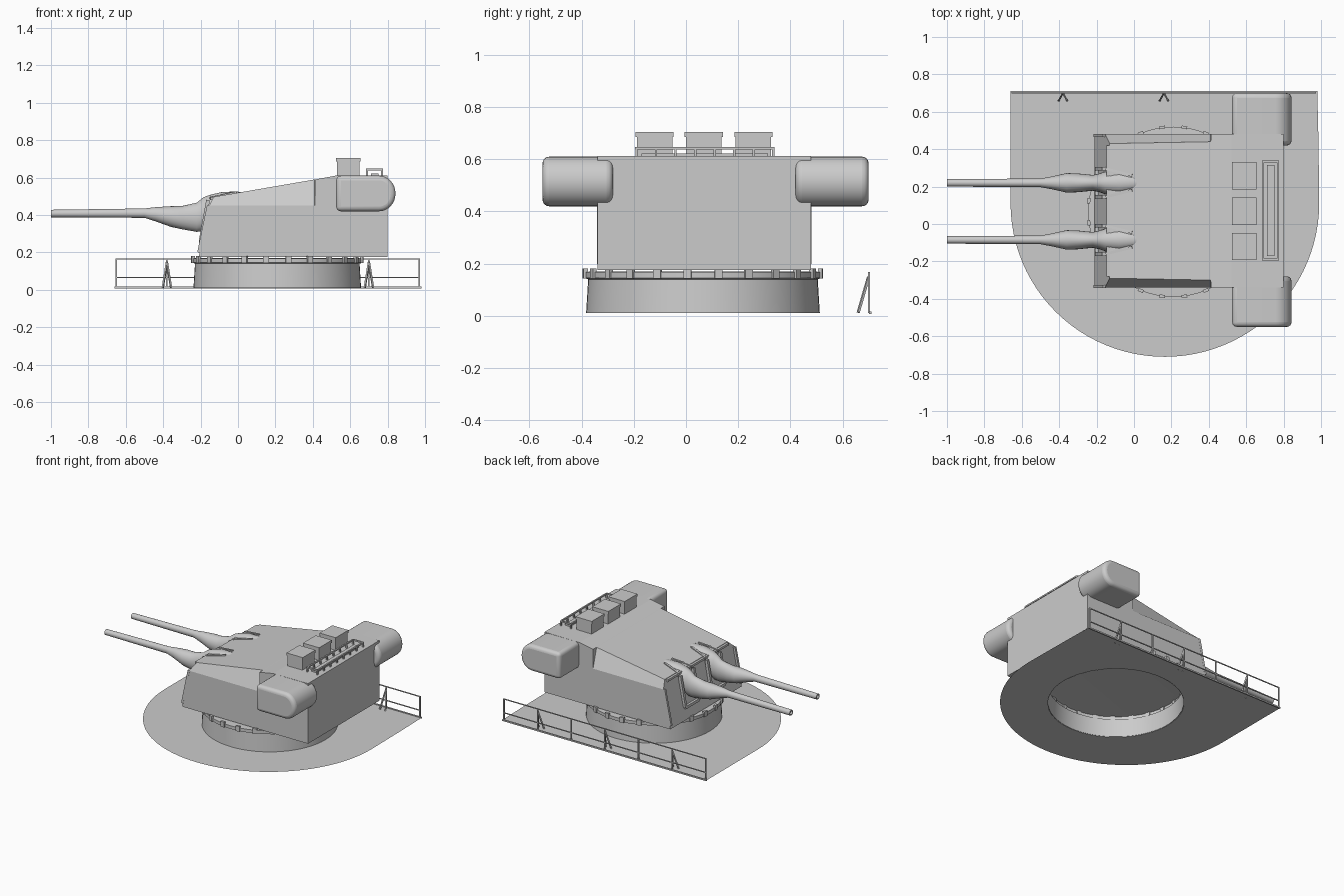
import bpy, bmesh, math
from mathutils import Vector, Matrix

if "Cube" in bpy.data.objects:
    bpy.data.objects.remove(bpy.data.objects["Cube"])

CX, CY = 0.21, 0.065          # turret ring centre
GUNS = (0.22, -0.085)         # y of each barrel


def finish(bm, name, smooth=None):
    bmesh.ops.recalc_face_normals(bm, faces=bm.faces)
    me = bpy.data.meshes.new(name)
    bm.to_mesh(me)
    bm.free()
    ob = bpy.data.objects.new(name, me)
    bpy.context.collection.objects.link(ob)
    if smooth:
        bpy.context.view_layer.objects.active = ob
        ob.select_set(True)
        bpy.ops.object.shade_smooth_by_angle(angle=math.radians(smooth))
        ob.select_set(False)
    return ob


def loft(bm, rings, cap_start=True, cap_end=True):
    vs = [[bm.verts.new(p) for p in r] for r in rings]
    n = len(vs[0])
    for a, b in zip(vs, vs[1:]):
        for i in range(n):
            j = (i + 1) % n
            bm.faces.new((a[i], a[j], b[j], b[i]))
    if cap_start:
        bm.faces.new(vs[0][::-1])
    if cap_end:
        bm.faces.new(vs[-1])


def box(bm, x0, x1, y0, y1, z0, z1):
    m = Matrix.Translation(((x0 + x1) / 2, (y0 + y1) / 2, (z0 + z1) / 2))
    m = m @ Matrix.Diagonal((x1 - x0, y1 - y0, z1 - z0, 1))
    bmesh.ops.create_cube(bm, size=1, matrix=m)


def beam(bm, a, b, w):
    a, b = Vector(a), Vector(b)
    d = b - a
    m = Matrix.Translation((a + b) / 2) @ d.to_track_quat('Z', 'Y').to_matrix().to_4x4()
    bmesh.ops.create_cube(bm, size=1, matrix=m @ Matrix.Diagonal((w, w, d.length, 1)))


def circle(r, z, n=64):
    return [(CX + r * math.cos(2 * math.pi * i / n), CY + r * math.sin(2 * math.pi * i / n), z)
            for i in range(n)]


# Deck sheet: round front, straight rear edge, hole under the ring
bm = bmesh.new()
outer = []
for i in range(49):
    a = math.pi * (1 + i / 48)
    outer.append((0.165 + 0.825 * math.cos(a), 0.11 + 0.82 * math.sin(a)))
outer += [(0.988, 0.3), (0.985, 0.5)]
outer += [(0.98 - 1.64 * i / 16, 0.71) for i in range(17)]
outer += [(-0.66, 0.5), (-0.66, 0.3)]
inner = []
for x, y in outer:
    d = Vector((x - CX, y - CY)).normalized() * 0.445
    inner.append((CX + d.x, CY + d.y, 0.012))
loft(bm, [[(x, y, 0.012) for x, y in outer], inner], False, False)
deck = finish(bm, "deck_plate")

# Barbette ring, open at the bottom
bm = bmesh.new()
loft(bm, [circle(r, z) for r, z in ((0.448, 0.01), (0.44, 0.14), (0.455, 0.145),
                                    (0.455, 0.168), (0.42, 0.17))], False, True)
finish(bm, "barbette", 40)

# Small rim blocks round the ring
bm = bmesh.new()
for i in range(24):
    a = 2 * math.pi * (i + 0.5) / 24
    m = Matrix.Translation((CX + 0.455 * math.cos(a), CY + 0.455 * math.sin(a), 0.163))
    m = m @ Matrix.Rotation(a, 4, 'Z') @ Matrix.Diagonal((0.016, 0.03, 0.038, 1))
    bmesh.ops.create_cube(bm, size=1, matrix=m)
finish(bm, "ring_blocks")

# Armoured gunhouse: bottom, shoulder, roof edge as (x, half width, z)
def section(pts):
    right = [(x, 0.07 - w, z) for x, w, z in pts]
    left = [(x, 0.07 + w, z) for x, w, z in reversed(pts)]
    return right + left

bm = bmesh.new()
loft(bm, [section(s) for s in (
    ((-0.21, 0.41, 0.175), (-0.155, 0.41, 0.45), (-0.13, 0.36, 0.497)),
    ((0.41, 0.41, 0.175), (0.41, 0.41, 0.45), (0.41, 0.37, 0.59)),
    ((0.412, 0.41, 0.175), (0.412, 0.41, 0.45), (0.412, 0.41, 0.59)),
    ((0.52, 0.41, 0.175), (0.52, 0.41, 0.45), (0.52, 0.41, 0.61)),
    ((0.80, 0.41, 0.175), (0.80, 0.41, 0.45), (0.80, 0.41, 0.612)))])
finish(bm, "gunhouse")

# Guns with canvas boots: (x, z centre, half width, half height)
STATIONS = ((-0.96, 0.408, 0.012, 0.012), (-1.0, 0.408, 0.013, 0.013),
            (-1.0, 0.408, 0.02, 0.02), (-0.5, 0.41, 0.023, 0.025),
            (-0.44, 0.404, 0.034, 0.038), (-0.36, 0.392, 0.052, 0.055),
            (-0.30, 0.386, 0.05, 0.062), (-0.22, 0.388, 0.042, 0.078),
            (-0.185, 0.405, 0.05, 0.09), (-0.15, 0.43, 0.062, 0.078),
            (-0.08, 0.48, 0.056, 0.044), (0.0, 0.505, 0.035, 0.02), (0.03, 0.51, 0.02, 0.008))
for k, gy in enumerate(GUNS):
    bm = bmesh.new()
    loft(bm, [[(x, gy + w * math.cos(t), z + h * math.sin(t))
               for t in [2 * math.pi * i / 24 for i in range(24)]]
              for x, z, w, h in STATIONS])
    finish(bm, f"gun_{k + 1}", 50)

# Gun port frames on the front plate
bm = bmesh.new()
for gy in GUNS:
    for s in (-1, 1):
        y = gy + s * 0.075
        beam(bm, (-0.2, y, 0.26), (-0.16, y, 0.48), 0.02)
        beam(bm, (-0.15, y, 0.49), (-0.01, gy + s * 0.04, 0.519), 0.014)
    beam(bm, (-0.198, gy - 0.075, 0.26), (-0.198, gy + 0.075, 0.26), 0.02)
for y in (-0.333, 0.473):
    beam(bm, (-0.21, y, 0.2), (-0.158, y, 0.45), 0.016)
beam(bm, (-0.14, -0.28, 0.487), (-0.14, 0.42, 0.487), 0.016)
finish(bm, "port_frames")

# Rangefinder ears with rounded rear faces
prof = [(0.525, 0.61), (0.525, 0.42)]
prof += [(0.755 + 0.087 * math.sin(t), 0.515 - 0.095 * math.cos(t))
         for t in [math.pi * i / 16 for i in range(17)]]
for name, y0, y1 in (("ear_right", -0.55, -0.28), ("ear_left", 0.42, 0.70)):
    bm = bmesh.new()
    loft(bm, [[(x, y, z) for x, z in prof] for y in (y0, y1)])
    ob = finish(bm, name, 40)
    bv = ob.modifiers.new("rounded_ends", 'BEVEL')
    bv.width, bv.segments = 0.025, 4
    bv.limit_method, bv.angle_limit = 'ANGLE', math.radians(40)
    bv.use_clamp_overlap = False

# Three roof lockers with lids
bm = bmesh.new()
for y in (-0.12, 0.068, 0.258):
    box(bm, 0.53, 0.65, y - 0.068, y + 0.068, 0.605, 0.69)
    box(bm, 0.525, 0.655, y - 0.073, y + 0.073, 0.685, 0.705)
finish(bm, "roof_lockers")

# Low railing and raised strip behind the lockers
bm = bmesh.new()
for x in (0.69, 0.77):
    beam(bm, (x, -0.19, 0.643), (x, 0.335, 0.643), 0.01)
    for i in range(8):
        y = -0.19 + 0.525 * i / 7
        beam(bm, (x, y, 0.605), (x, y, 0.645), 0.009)
for y in (-0.19, 0.335):
    beam(bm, (0.69, y, 0.643), (0.77, y, 0.643), 0.01)
box(bm, 0.71, 0.75, -0.17, 0.315, 0.605, 0.622)
finish(bm, "roof_railing")

# Deck railing with slanted braces
bm = bmesh.new()
xs = [-0.65 + 0.27 * i for i in range(7)]
for x in xs:
    beam(bm, (x, 0.702, 0.01), (x, 0.702, 0.168), 0.008)
for z in (0.065, 0.165):
    beam(bm, (xs[0], 0.702, z), (xs[-1], 0.702, z), 0.006)
for x in xs[1::2]:
    for s in (-1, 1):
        beam(bm, (x + s * 0.022, 0.66, 0.012), (x, 0.7, 0.15), 0.009)
beam(bm, (-0.66, 0.706, 0.012), (0.98, 0.706, 0.012), 0.01)
finish(bm, "deck_railing")
